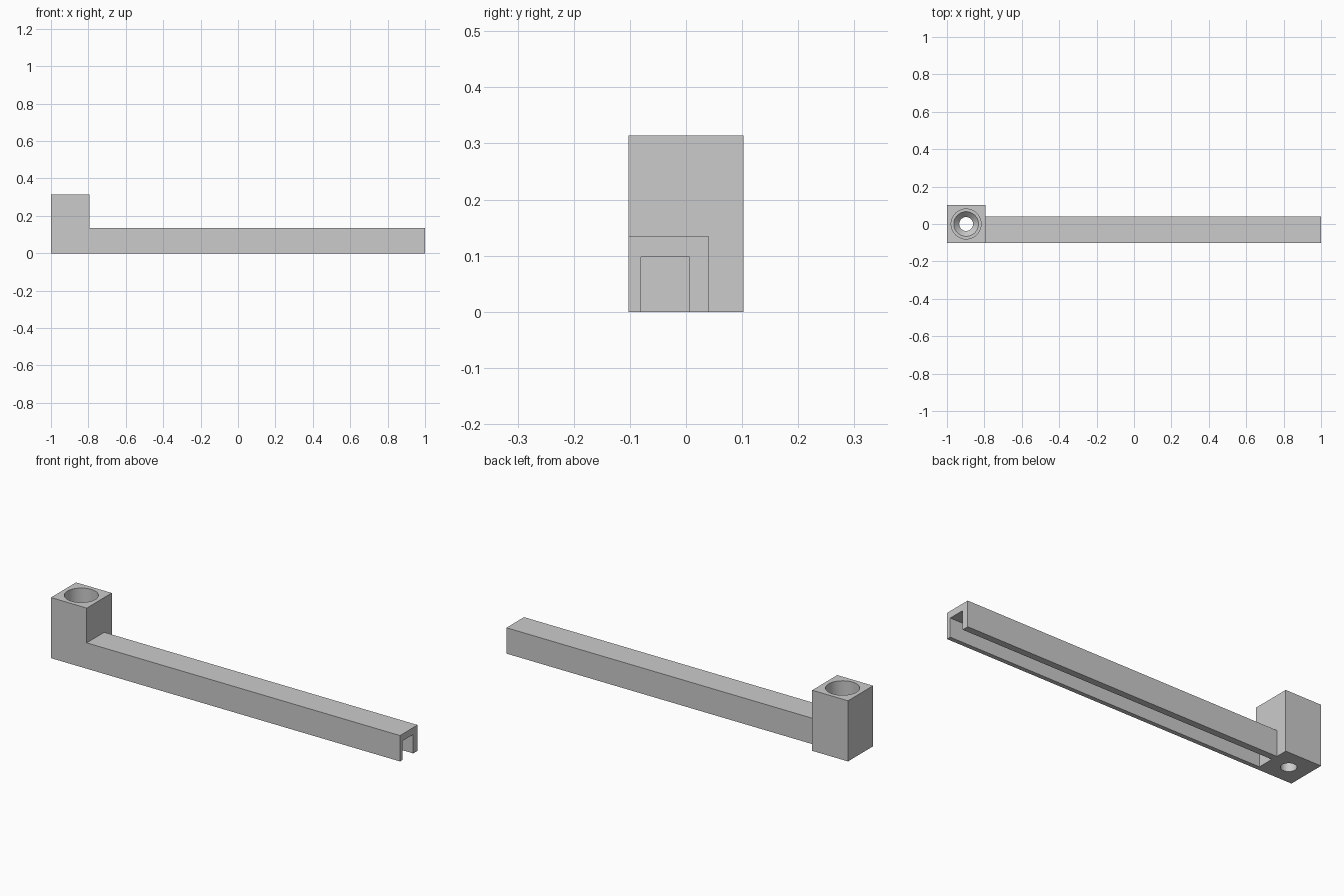
import bpy, bmesh
from math import radians, tau
from mathutils import Matrix, Vector

old = bpy.data.objects.get("Cube")
if old:
    bpy.data.objects.remove(old, do_unlink=True)

grey = bpy.data.materials.new("light grey")
grey.use_nodes = True
colour = (0.6, 0.6, 0.6, 1)
grey.diffuse_color = colour
grey.node_tree.nodes["Principled BSDF"].inputs["Base Color"].default_value = colour


def finish(name, bm):
    bmesh.ops.recalc_face_normals(bm, faces=bm.faces)
    mesh = bpy.data.meshes.new(name)
    bm.to_mesh(mesh)
    bm.free()
    mesh.materials.append(grey)
    obj = bpy.data.objects.new(name, mesh)
    bpy.context.collection.objects.link(obj)
    return obj


def box(name, low, high):
    low, high = Vector(low), Vector(high)
    bm = bmesh.new()
    bmesh.ops.create_cube(bm, size=1, matrix=Matrix.LocRotScale(
        (low + high) / 2, None, high - low))
    return finish(name, bm)


def lathe(name, centre, profile, steps=64):
    bm = bmesh.new()
    verts = [bm.verts.new((centre[0] + r, centre[1], z)) for r, z in profile]
    edges = [bm.edges.new(pair) for pair in zip(verts, verts[1:])]
    bmesh.ops.spin(bm, geom=verts + edges, cent=(*centre, 0), axis=(0, 0, 1),
                   angle=tau, steps=steps)
    bmesh.ops.remove_doubles(bm, verts=bm.verts, dist=1e-5)
    return finish(name, bm)


def combine(target, tool, operation):
    mod = target.modifiers.new(operation.lower(), 'BOOLEAN')
    mod.object, mod.operation, mod.solver = tool, operation, 'EXACT'
    bpy.context.view_layer.objects.active = target
    bpy.ops.object.modifier_apply(modifier=mod.name)
    bpy.data.objects.remove(tool, do_unlink=True)


FRONT, STEP = -0.1025, -0.795

# Upright socket block and the long arm, flush at the front
body = box("bracket_arm", (-1, FRONT, 0), (STEP, 0.1025, 0.314))
arm = box("arm", (STEP - 0.05, FRONT, 0), (1, 0.041, 0.134))
combine(body, arm, 'UNION')

# Channel under the arm, open at the far end
channel = box("channel_cutter", (STEP, -0.08, -0.1), (1.1, 0.006, 0.098))
combine(body, channel, 'DIFFERENCE')

# Socket bore with a ledge, a countersink and a through hole
bore = lathe("bore_cutter", (-0.8975, 0), [
    (0, -0.1), (0.037, -0.1), (0.037, 0.06), (0.066, 0.09),
    (0.08, 0.09), (0.08, 0.4), (0, 0.4)])
combine(body, bore, 'DIFFERENCE')

bpy.ops.object.select_all(action='DESELECT')
body.select_set(True)
bpy.context.view_layer.objects.active = body
bpy.ops.object.shade_smooth_by_angle(angle=radians(30))
